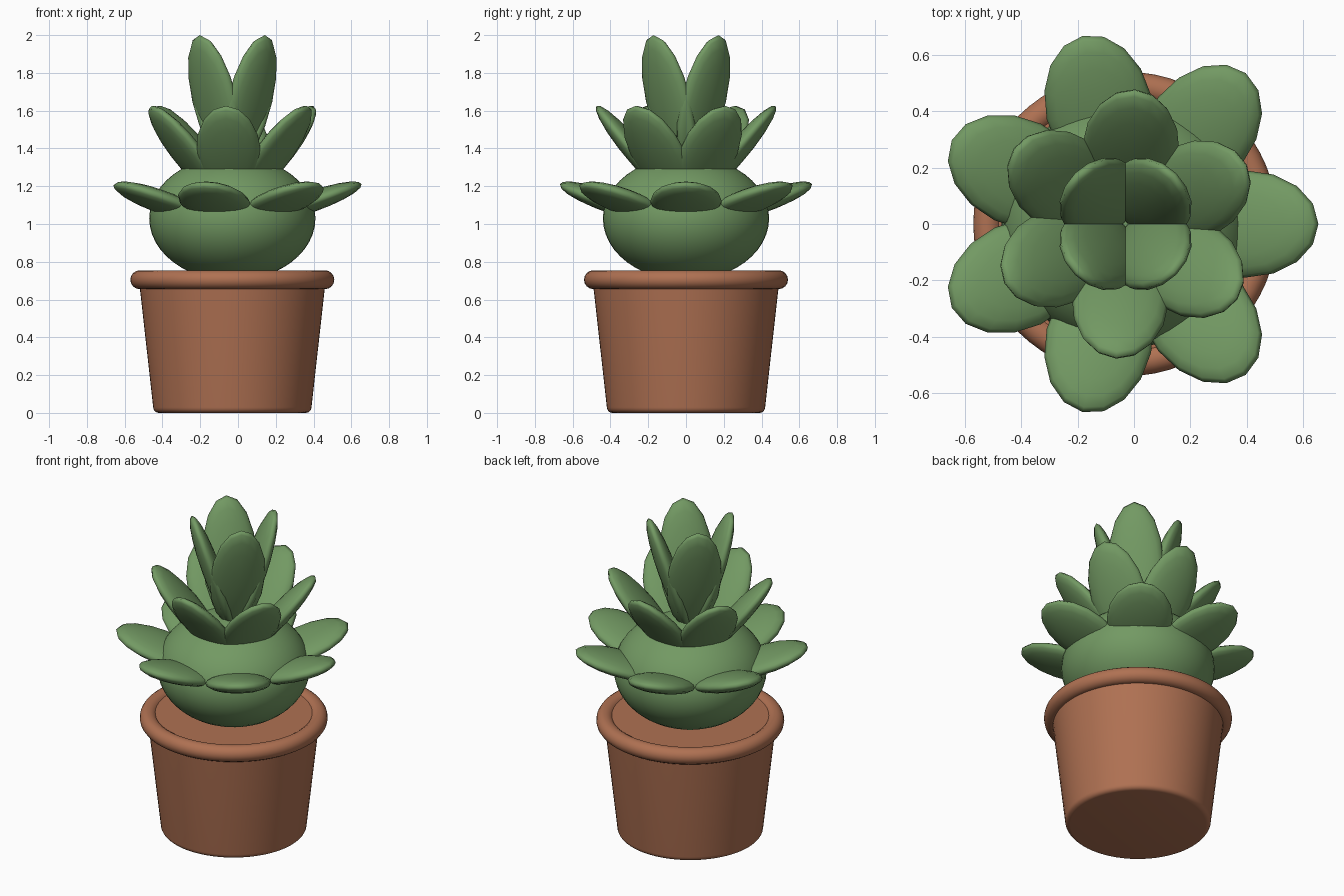
import bpy, bmesh, math
from mathutils import Matrix, Vector

if "Cube" in bpy.data.objects:
    bpy.data.objects.remove(bpy.data.objects["Cube"], do_unlink=True)

AXIS_X = -0.03  # the pot axis sits slightly off centre


def material(name, rgb):
    mat = bpy.data.materials.new(name)
    mat.use_nodes = True
    mat.diffuse_color = (*rgb, 1)
    mat.node_tree.nodes["Principled BSDF"].inputs["Base Color"].default_value = (*rgb, 1)
    return mat


green = material("leaf green", (0.17, 0.32, 0.125))
clay = material("terracotta", (0.43, 0.165, 0.085))


def finish(bm, name, mat, angle=180):
    bmesh.ops.recalc_face_normals(bm, faces=bm.faces)
    mesh = bpy.data.meshes.new(name)
    bm.to_mesh(mesh)
    bm.free()
    mesh.materials.append(mat)
    obj = bpy.data.objects.new(name, mesh)
    obj.location.x = AXIS_X
    bpy.context.collection.objects.link(obj)
    bpy.ops.object.select_all(action='DESELECT')
    obj.select_set(True)
    bpy.context.view_layer.objects.active = obj
    bpy.ops.object.shade_smooth_by_angle(angle=math.radians(angle))
    return obj


def lathe(name, profile, mat, steps=64, angle=50):
    """Spin an (r, z) profile around the vertical axis."""
    bm = bmesh.new()
    verts = [bm.verts.new((r, 0, z)) for r, z in profile]
    edges = [bm.edges.new(pair) for pair in zip(verts, verts[1:])]
    bmesh.ops.spin(bm, geom=verts + edges, axis=(0, 0, 1), cent=(0, 0, 0),
                   angle=math.tau, steps=steps)
    bmesh.ops.remove_doubles(bm, verts=bm.verts, dist=0.0005)
    return finish(bm, name, mat, angle)


def ellipsoid(name, matrix, segments, rings):
    bm = bmesh.new()
    bmesh.ops.create_uvsphere(bm, u_segments=segments, v_segments=rings, radius=1, matrix=matrix)
    return finish(bm, name, green)


def leaf_ring(name, count, start, radius, height, tilt, size):
    """Flattened leaves around the axis, tilted up from the horizontal."""
    for i in range(count):
        turn = Matrix.Rotation(math.radians(start) + math.tau * i / count, 4, 'Z')
        rise = Matrix.Rotation(-math.radians(tilt), 4, 'Y')
        place = Matrix.Translation((radius, 0, height))
        ellipsoid(f"{name}_{i + 1}", turn @ place @ rise @ Matrix.Diagonal((*size, 1)), 16, 10)


# Tapered pot with a rounded bottom edge and a flat top
foot = [(0.389 + 0.03 * math.sin(a), 0.03 - 0.03 * math.cos(a))
        for a in [math.pi / 2 * k / 5 for k in range(6)]]
lathe("pot", [(0, 0)] + foot + [(0.498, 0.735), (0, 0.735)], clay)

# Round rim
rim = [(0.49 + 0.05 * math.cos(a), 0.705 + 0.05 * math.sin(a))
       for a in [math.tau * k / 16 for k in range(17)]]
lathe("pot_rim", rim, clay, angle=180)

# Plump plant body
ellipsoid("plant_body", Matrix.Translation((0, 0, 1.03)) @ Matrix.Diagonal((0.44, 0.44, 0.33, 1)), 48, 24)

# Three tiers of leaves
leaf_ring("lower_leaf", 7, 0, 0.425, 1.12, 19.5, (0.275, 0.19, 0.055))
leaf_ring("middle_leaf", 6, 26, 0.27, 1.38, 50, (0.32, 0.172, 0.055))
leaf_ring("upper_leaf", 4, 45, 0.13, 1.65, 72, (0.368, 0.16, 0.055))
